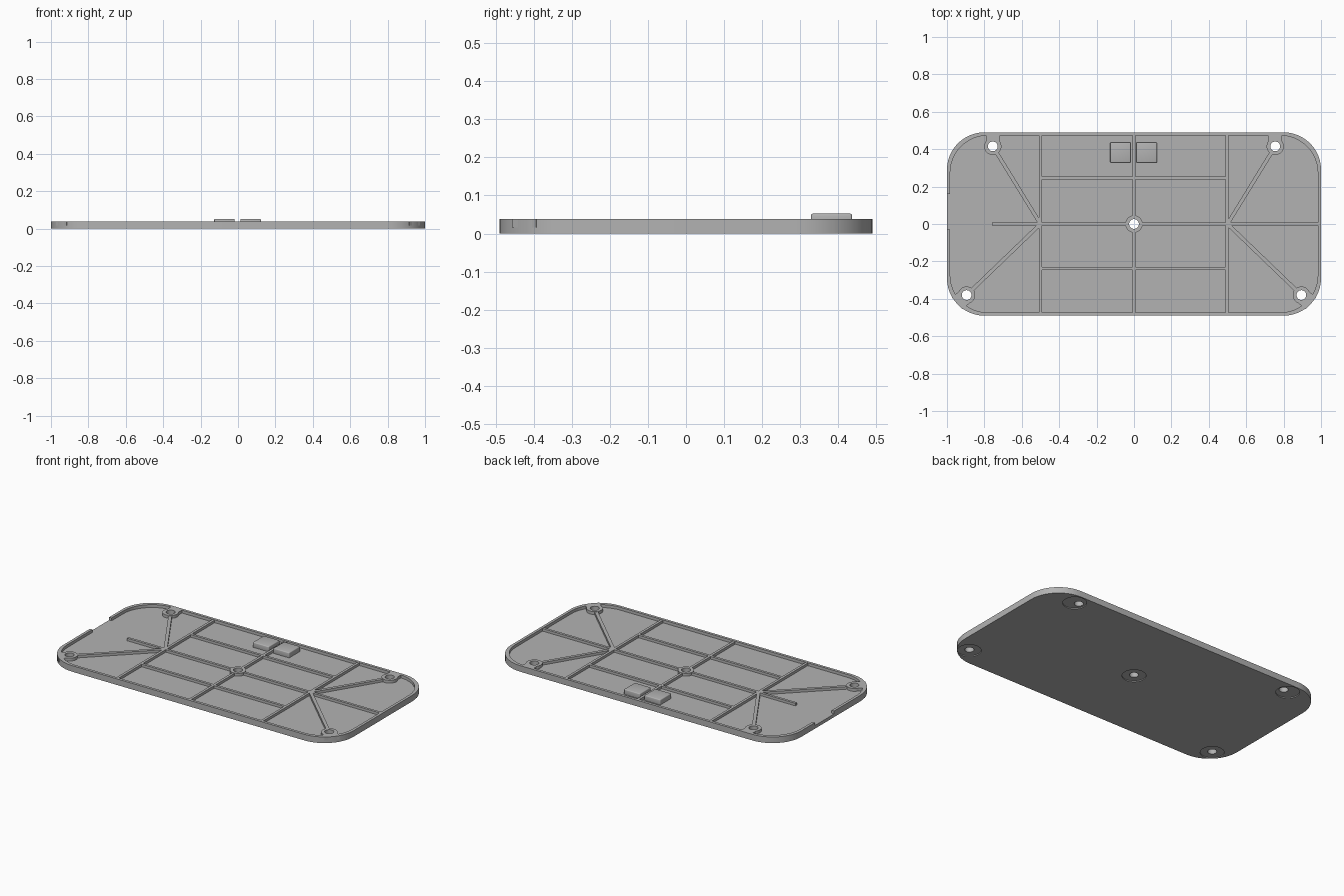
import bpy, bmesh, math
from mathutils import Vector

cube = bpy.data.objects.get("Cube")
if cube:
    bpy.data.objects.remove(cube, do_unlink=True)

mat = bpy.data.materials.new("grey plastic")
mat.use_nodes = True
GREY = (0.45, 0.45, 0.45, 1)
mat.diffuse_color = GREY
mat.node_tree.nodes["Principled BSDF"].inputs["Base Color"].default_value = GREY

HALF_X, HALF_Y, CORNER = 1.0, 0.49, 0.2
FLOOR, TOP, RIB_TOP, WALL, RIB = 0.02, 0.038, 0.036, 0.017, 0.016
BACK = [(s * 0.755, 0.415) for s in (-1, 1)]
FRONT = [(s * 0.895, -0.38) for s in (-1, 1)]
SCREWS = BACK + FRONT + [(0, 0)]


def prism(name, outline, z0, z1):
    """Extrude a closed 2D outline between two heights."""
    bm = bmesh.new()
    face = bm.faces.new([bm.verts.new((x, y, z0)) for x, y in outline])
    up = bmesh.ops.extrude_face_region(bm, geom=[face])["geom"]
    bmesh.ops.translate(bm, vec=(0, 0, z1 - z0),
                        verts=[v for v in up if isinstance(v, bmesh.types.BMVert)])
    bmesh.ops.recalc_face_normals(bm, faces=bm.faces)
    mesh = bpy.data.meshes.new(name)
    bm.to_mesh(mesh)
    bm.free()
    mesh.materials.append(mat)
    ob = bpy.data.objects.new(name, mesh)
    bpy.context.collection.objects.link(ob)
    return ob


def rounded(hx, hy, r, steps=12):
    pts = []
    for k, (sx, sy) in enumerate([(1, 1), (-1, 1), (-1, -1), (1, -1)]):
        for i in range(steps + 1):
            a = math.pi / 2 * (k + i / steps)
            pts.append((sx * (hx - r) + r * math.cos(a), sy * (hy - r) + r * math.sin(a)))
    return pts


def circle(c, r, n=32):
    return [(c[0] + r * math.cos(math.tau * i / n), c[1] + r * math.sin(math.tau * i / n))
            for i in range(n)]


def rect(x0, x1, y0, y1):
    return [(x0, y0), (x1, y0), (x1, y1), (x0, y1)]


def bar(a, b, width):
    """Outline of a straight strip from a to b."""
    a, b = Vector(a), Vector(b)
    d = (b - a).normalized()
    n = Vector((-d.y, d.x)) * width / 2
    return [a - n, b - n, b + n, a + n]


def select_only(ob):
    bpy.ops.object.select_all(action="DESELECT")
    ob.select_set(True)
    bpy.context.view_layer.objects.active = ob


def cut(ob, cutter):
    cutter.hide_render = True
    mod = ob.modifiers.new("cut", "BOOLEAN")
    mod.operation, mod.solver, mod.object = "DIFFERENCE", "EXACT", cutter
    select_only(ob)
    bpy.ops.object.modifier_apply(modifier=mod.name)
    bpy.data.objects.remove(cutter, do_unlink=True)


def drill(ob, point):
    cut(ob, prism("hole_cutter", circle(point, 0.026), -0.1, 0.1))


# Tray: rounded slab hollowed from above, with a gap in the right wall
tray = prism("tray", rounded(HALF_X, HALF_Y, CORNER), 0, TOP)
cut(tray, prism("cavity_cutter", rounded(HALF_X - WALL, HALF_Y - WALL, CORNER), FLOOR, 0.1))
cut(tray, prism("notch_cutter", rect(-1.1, -0.95, -0.03, 0.16), FLOOR, 0.1))

# Shallow round recesses under the screw holes, then the holes
for x, y in SCREWS:
    shift = math.copysign(0.03, x) if y > 0 else 0
    cut(tray, prism("recess_cutter", circle((x + shift, y), 0.068), -0.1, 0.006))
    drill(tray, (x, y))

# Screw bosses
for p in SCREWS:
    boss = prism("screw_boss", circle(p, 0.046), FLOOR - 0.004, TOP)
    drill(boss, p)

# Webs joining the outer bosses to the wall
for x, y in BACK:
    web = prism("back_boss_web", bar((x, y + 0.01), (x, 0.48), 0.075), FLOOR - 0.004, TOP)
    drill(web, (x, y))
for x, y in FRONT:
    s = math.copysign(1, x)
    outward = Vector((s * 0.05, -0.045))
    web = prism("front_boss_web", bar((x, y), Vector((x, y)) + outward, 0.085),
                FLOOR - 0.004, TOP)
    drill(web, (x, y))

# Straight ribs: three across, three lengthwise
for x in (-0.5, 0, 0.497):
    rib = prism("cross_rib", bar((x, -0.48), (x, 0.48), RIB), FLOOR - 0.004, RIB_TOP)
    if x == 0:
        drill(rib, (0, 0))
for y, x0, x1 in ((0.245, -0.5, 0.497), (-0.238, -0.5, 0.497), (0, -0.76, 0.99)):
    rib = prism("long_rib", bar((x0, y), (x1, y), RIB), FLOOR - 0.004, RIB_TOP)
    if y == 0:
        drill(rib, (0, 0))

# Diagonal ribs from the cross ribs to the corner bosses
for p in BACK + FRONT:
    start = Vector((math.copysign(0.5, p[0]), 0))
    end = Vector(p)
    end -= (end - start).normalized() * 0.035
    prism("diagonal_rib", bar(start, end, 0.02), FLOOR - 0.004, RIB_TOP)

# Two raised pads with softened top edges
for x in (-0.128, 0.013):
    pad = prism("raised_pad", rect(x, x + 0.11, 0.328, 0.436), FLOOR - 0.004, 0.052)
    mod = pad.modifiers.new("soft", "BEVEL")
    mod.width, mod.segments = 0.005, 3
    select_only(pad)
    bpy.ops.object.modifier_apply(modifier=mod.name)

# Smooth curved walls, keep edges crisp
for ob in list(bpy.context.scene.objects):
    if ob.type == "MESH" and mat.name in ob.data.materials:
        select_only(ob)
        bpy.ops.object.shade_smooth_by_angle(angle=math.radians(30))
